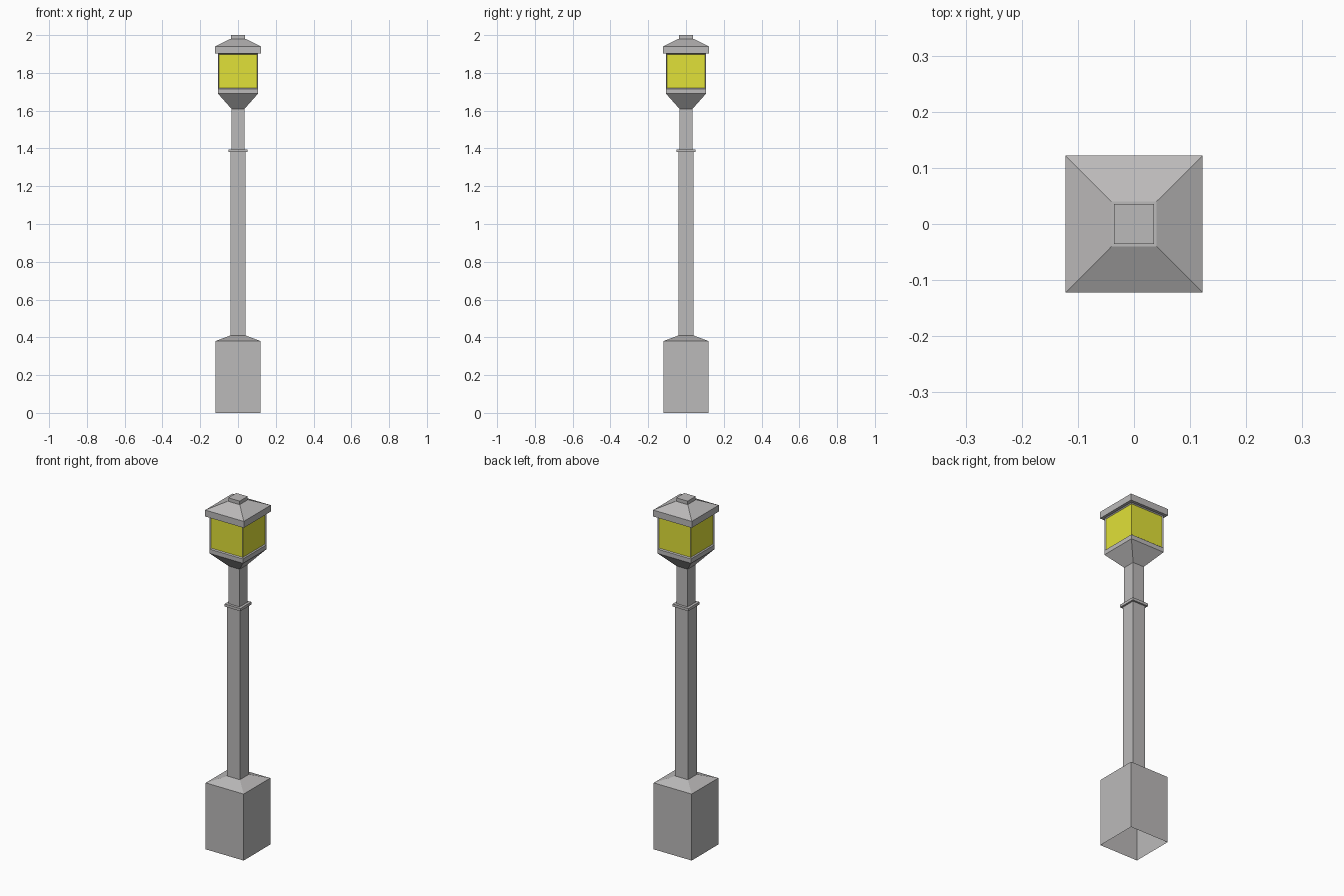
import bpy, bmesh

if "Cube" in bpy.data.objects:
    bpy.data.objects.remove(bpy.data.objects["Cube"])


def material(name, rgb):
    m = bpy.data.materials.new(name)
    m.diffuse_color = (*rgb, 1)
    m.use_nodes = True
    m.node_tree.nodes["Principled BSDF"].inputs["Base Color"].default_value = m.diffuse_color
    return m


METAL = material("grey_metal", (0.50, 0.49, 0.49))
GLASS = material("yellow_glass", (0.75, 0.75, 0.04))


def square_loft(name, sections, bottom=True, top=True, pane_level=None):
    """Stack square rings given as (half width, height)."""
    bm = bmesh.new()
    rings = [[bm.verts.new((sx * h, sy * h, z))
              for sx, sy in ((-1, -1), (1, -1), (1, 1), (-1, 1))]
             for h, z in sections]
    panes = []
    for level, (a, b) in enumerate(zip(rings, rings[1:])):
        for i in range(4):
            j = (i + 1) % 4
            f = bm.faces.new((a[i], a[j], b[j], b[i]))
            if level == pane_level:
                panes.append(f)
    if bottom:
        bm.faces.new(rings[0][::-1])
    if top:
        bm.faces.new(rings[-1])
    bm.normal_update()
    # Recessed glass panes leave a thin frame around each side
    if panes:
        bmesh.ops.inset_individual(bm, faces=panes, thickness=0.007, depth=-0.006)
        for f in panes:
            f.material_index = 1
    mesh = bpy.data.meshes.new(name)
    bm.to_mesh(mesh)
    bm.free()
    mesh.materials.append(METAL)
    mesh.materials.append(GLASS)
    obj = bpy.data.objects.new(name, mesh)
    bpy.context.collection.objects.link(obj)
    return obj


# Plinth, open underneath, with sloped shoulder
square_loft("base", [(0.12, 0), (0.12, 0.38), (0.04, 0.41)], bottom=False, top=False)
# Post in two thicknesses with a collar between
square_loft("lower_post", [(0.04, 0.41), (0.04, 1.38)], bottom=False, top=False)
square_loft("collar", [(0.05, 1.38), (0.05, 1.395)])
square_loft("upper_post", [(0.035, 1.395), (0.035, 1.61)], bottom=False, top=False)
# Lantern: flared bottom, sill and glazed box
square_loft("lantern", [(0.035, 1.61), (0.106, 1.69), (0.106, 1.715), (0.106, 1.903)],
            bottom=False, top=False, pane_level=2)
# Roof with upright eaves, and its cap
square_loft("roof", [(0.122, 1.903), (0.122, 1.94), (0.04, 1.98)])
square_loft("roof_cap", [(0.036, 1.98), (0.036, 2.0)], bottom=False)
